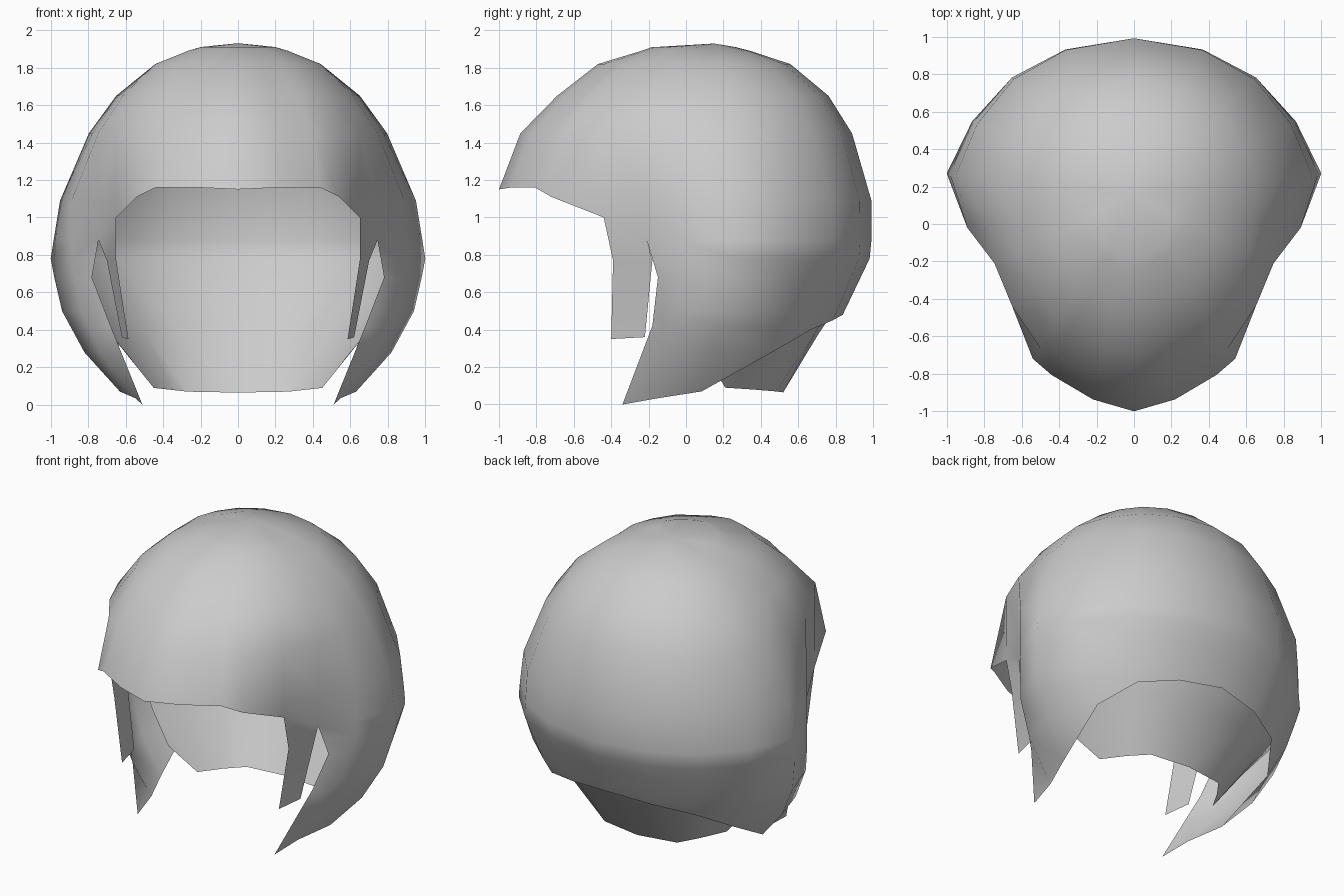
import bpy, bmesh

if "Cube" in bpy.data.objects:
    bpy.data.objects.remove(bpy.data.objects["Cube"])

hair = bpy.data.materials.new("light grey")
hair.diffuse_color = (0.6, 0.6, 0.6, 1)
hair.use_nodes = True
hair.node_tree.nodes["Principled BSDF"].inputs["Base Color"].default_value = hair.diffuse_color

AXIS_Y, TOP = 0.15, 1.93
ROWS = [1.91, 1.89, 1.82, 1.65, 1.45, 1.09, .88, .78, .68, .50, .42, .28, .07, 0]

# Profiles: (height, share of the plan outline reached at that height)
FRONT = [(1.93, 0), (1.91, .29), (1.89, .34), (1.82, .54), (1.65, .73), (1.49, .887),
         (1.15, 1), (0, 1)]
SIDE = [(1.93, 0), (1.91, .14), (1.89, .25), (1.82, .44), (1.65, .65), (1.43, .81),
        (1.09, .95), (.78, 1), (.52, .95), (.28, .82), (.07, .63), (0, .56)]
BACK = [(1.93, 0), (1.91, .14), (1.89, .23), (1.82, .48), (1.65, .72), (1.42, .89),
        (1.09, .99), (.8, .99), (.48, .81), (0, .5)]

# Columns from forehead to nape:
# plan x, plan y, rim height, side weight, forward sweep, upper fullness
COLUMNS = [(0, -1, 1.15, 0, 0, 1), (.22, -.94, 1.16, 0, 0, 1), (.44, -.81, 1.16, 0, 0, 1),
           (.54, -.72, 1.11, .05, 0, 1.04), (.65, -.44, 1.0, .2, 0, 1.15),
           (.745, -.21, .88, .45, 0, 1.19), (.89, -.02, .035, .95, .25, 1.09),
           (1, .27, .07, 1, .2, 1), (.87, .55, .28, .7, 0, 1),
           (.66, .79, .40, .4, 0, 1), (.37, .94, .45, .1, 0, 1), (0, 1, .48, 0, 0, 1)]

# Front edge of the pointed side lock, below the notch
LOCK_EDGE = [(.88, .745, -.21), (.68, .78, -.15), (.42, .68, -.18), (0, .51, -.34)]


def lerp_table(table, z):
    """Interpolate the remaining entries of a table sorted by falling height."""
    for a, b in zip(table, table[1:]):
        if z >= b[0]:
            t = (a[0] - z) / (a[0] - b[0])
            return [p + (q - p) * t for p, q in zip(a[1:], b[1:])]
    return list(table[-1][1:])


def shell_point(i, z):
    x, y, rim, side, sweep, full = COLUMNS[i]
    end = FRONT if i < 7 else BACK
    f = lerp_table(end, z)[0] * (1 - side) + lerp_table(SIDE, z)[0] * side
    if z > .8:
        f = min(1, f * full)
    return (x * f, AXIS_Y + (y - AXIS_Y) * f - sweep * max(0, .78 - z), z)


def column(i, lock=False):
    rim = COLUMNS[i][2]
    pts = [(0, AXIS_Y, TOP)]
    for z in ROWS:
        if lock and z < .88:
            x, y = lerp_table(LOCK_EDGE, z)
            pts.append((x, y, z))
        else:
            pts.append(shell_point(i, max(z, rim)))
    return pts


def loft(bm, cols):
    """Skin neighbouring columns of points, dropping collapsed faces."""
    for a, b in zip(cols, cols[1:]):
        for k in range(len(a) - 1):
            ring = []
            for p in (a[k], a[k + 1], b[k + 1], b[k]):
                if p not in ring:
                    ring.append(p)
            if len(ring) > 2:
                bm.faces.new([bm.verts.new(p) for p in ring])


def finish(name, bm):
    bmesh.ops.remove_doubles(bm, verts=bm.verts, dist=0.002)
    for f in bm.faces:
        f.smooth = True
    mesh = bpy.data.meshes.new(name)
    bm.to_mesh(mesh)
    bm.free()
    mesh.materials.append(hair)
    ob = bpy.data.objects.new(name, mesh)
    bpy.context.collection.objects.link(ob)
    mirror = ob.modifiers.new("mirror", 'MIRROR')
    mirror.merge_threshold = 0.002


# Main hair shell: fringe, then side locks and back
bm = bmesh.new()
loft(bm, [column(i) for i in range(6)])
loft(bm, [column(5, True)] + [column(i) for i in range(6, 12)])
# Sideburn strip hanging from the fringe corner
notch, corner = shell_point(5, .88), shell_point(4, 1.0)
loft(bm, [[corner, (.65, -.39, .77), (.585, -.40, .35)],
          [notch, (.70, -.18, .77), (.62, -.22, .36)]])
# Nape layer growing from the inside of the shell
loft(bm, [[shell_point(7, .78), (.74, .15, .45), (.59, .10, .27)],
          [shell_point(8, .78), (.66, .34, .42), (.45, .21, .09)],
          [shell_point(9, .78), (.50, .58, .40), (.36, .36, .08)],
          [shell_point(10, .78), (.30, .69, .38), (.27, .48, .07)],
          [shell_point(11, .78), (0, .71, .38), (0, .52, .065)]])
finish("hair_shell", bm)
